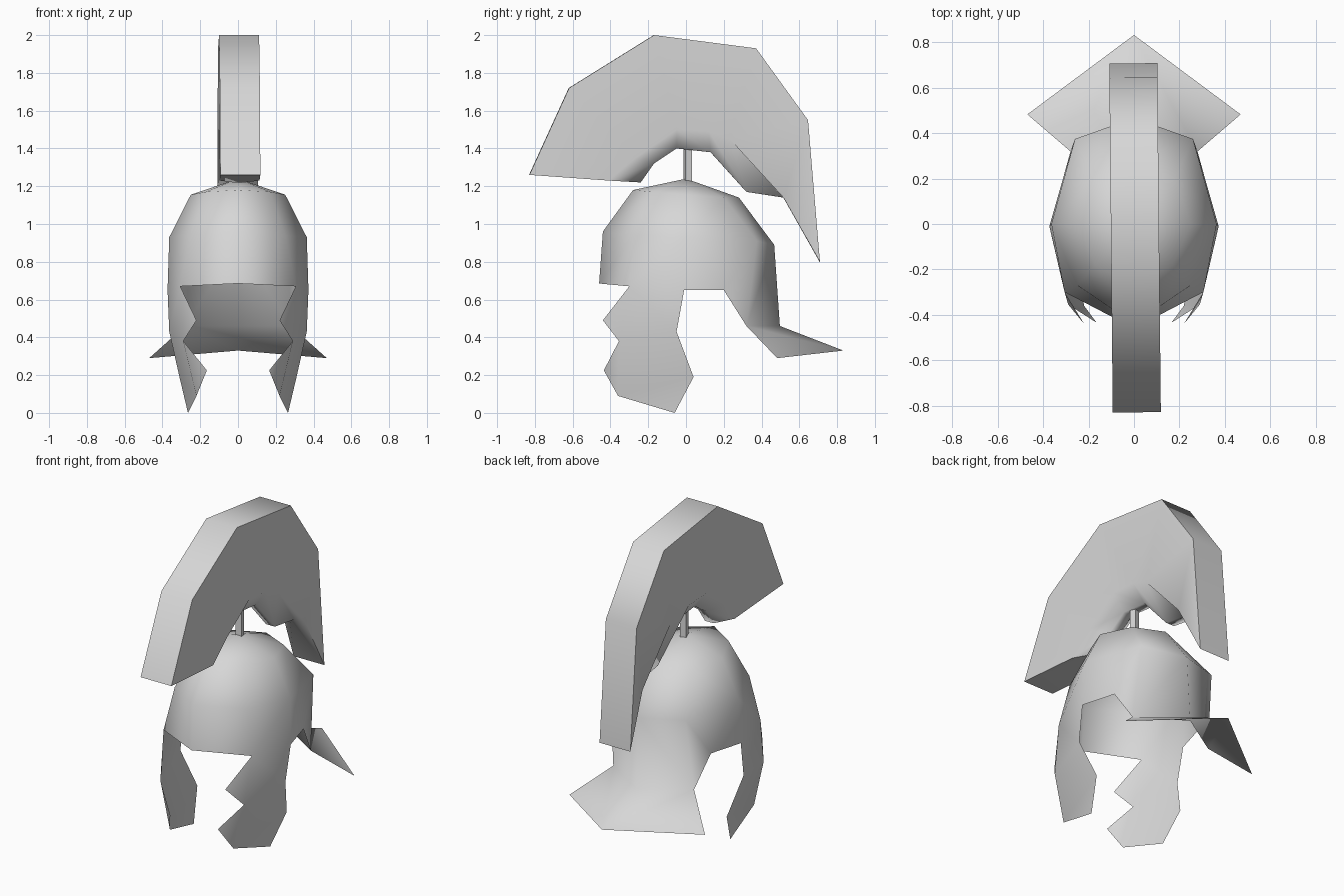
import bpy
import math

cube = bpy.data.objects.get("Cube")
if cube:
    bpy.data.objects.remove(cube, do_unlink=True)

GREY = (0.68, 0.68, 0.68, 1)
metal = bpy.data.materials.new("plain grey")
metal.use_nodes = True
metal.diffuse_color = GREY
metal.node_tree.nodes["Principled BSDF"].inputs["Base Color"].default_value = GREY


def finish(obj, angle):
    """Give the part its colour and smooth it below the given angle."""
    obj.data.materials.clear()
    obj.data.materials.append(metal)
    bpy.ops.object.select_all(action="DESELECT")
    obj.select_set(True)
    bpy.context.view_layer.objects.active = obj
    if "Mirror" in obj.modifiers:
        bpy.ops.object.modifier_apply(modifier="Mirror")
    bpy.ops.object.mode_set(mode="EDIT")
    bpy.ops.mesh.select_all(action="SELECT")
    bpy.ops.mesh.normals_make_consistent(inside=False)
    bpy.ops.object.mode_set(mode="OBJECT")
    bpy.ops.object.shade_smooth_by_angle(angle=math.radians(angle))


def mirrored_part(name, points, faces, angle):
    """Build the left half from named points and mirror it across x."""
    index = {key: i for i, key in enumerate(points)}
    mesh = bpy.data.meshes.new(name)
    mesh.from_pydata(list(points.values()), [], [[index[k] for k in f] for f in faces])
    obj = bpy.data.objects.new(name, mesh)
    bpy.context.collection.objects.link(obj)
    mirror = obj.modifiers.new("Mirror", "MIRROR")
    mirror.merge_threshold = 0.001
    finish(obj, angle)
    return obj


# Helmet shell: half rings running from front to back
columns = ["front", "brow", "side", "rear", "back"]
rings = {
    "wall": [(0, -.44, .96), (.25, -.27, .94), (.364, 0, .93), (.26, .375, .91), (0, .467, .89)],
    "crown": [(0, -.28, 1.18), (.17, -.18, 1.17), (.25, 0, 1.155), (.18, .2, 1.14), (0, .28, 1.14)],
}
points = {(r, c): p for r, ring in rings.items() for c, p in zip(columns, ring)}
points["top"] = (0, 0, 1.24)
faces = []
for a, b in zip(columns, columns[1:]):
    faces.append([("wall", a), ("wall", b), ("crown", b), ("crown", a)])
    faces.append([("crown", a), ("crown", b), "top"])

# Lower edge of the shell, and the neck guard flaring out behind
points.update({
    "brim": (0, -.46, .685), "temple": (.306, -.3, .67),
    "side": (.373, -.01, .65), "ear": (.313, .2, .65),
    "nape": (0, .497, .46), "nape_side": (.28, .32, .46),
    "flare": (0, .833, .33), "flare_side": (.47, .483, .29),
})
faces += [
    ["brim", "temple", ("wall", "brow"), ("wall", "front")],
    ["temple", "side", ("wall", "side"), ("wall", "brow")],
    ["side", "ear", ("wall", "side")],
    ["ear", ("wall", "rear"), ("wall", "side")],
    ["ear", "nape_side", ("wall", "rear")],
    ["nape_side", "nape", ("wall", "back"), ("wall", "rear")],
    ["nape_side", "flare_side", "flare", "nape"],
]

# Cheek guards with a scalloped front edge
points.update({
    "upper_tip": (.22, -.44, .49), "notch": (.29, -.355, .38),
    "lower_tip": (.165, -.435, .225), "chin": (.22, -.36, .09),
    "foot": (.265, -.06, 0), "jaw": (.31, .04, .19), "waist": (.364, -.05, .43),
})
faces += [
    ["temple", "upper_tip", "notch"],
    ["temple", "notch", "waist", "side"],
    ["notch", "lower_tip", "chin"],
    ["notch", "chin", "jaw", "waist"],
    ["chin", "foot", "jaw"],
]
mirrored_part("helmet_shell", points, faces, 75)

# Crest: outer outline, arch of the side panel, and narrow keel beneath it
HALF, KEEL = .106, .03
outline = [(-.83, 1.26), (-.62, 1.72), (-.17, 2), (.37, 1.93), (.645, 1.55), (.708, .8)]
arch = [(-.41, 1.23), (-.27, 1.35), (-.05, 1.5), (.12, 1.49), (.23, 1.45), (.515, 1.14)]
keel = [(-.24, 1.22), (-.17, 1.32), (-.05, 1.4), (.13, 1.38), (.32, 1.17), (.515, 1.14)]
points = {}
for name, path, half in (("out", outline, HALF), ("arch", arch, HALF), ("keel", keel, KEEL)):
    for i, (y, z) in enumerate(path):
        points[name, i] = (half, y, z)
        if name != "arch":
            points[name + "_mid", i] = (0, y, z)
last = len(outline) - 1
faces = [
    [("out_mid", 0), ("out", 0), ("arch", 0), ("keel", 0), ("keel_mid", 0)],
    [("out_mid", last), ("out", last), ("arch", last), ("keel", last), ("keel_mid", last)],
]
for i in range(last):
    faces.append([("out", i), ("out", i + 1), ("arch", i + 1), ("arch", i)])
    faces.append([("out", i), ("out", i + 1), ("out_mid", i + 1), ("out_mid", i)])
    faces.append([("arch", i), ("arch", i + 1), ("keel", i + 1), ("keel", i)])
    faces.append([("keel", i), ("keel", i + 1), ("keel_mid", i + 1), ("keel_mid", i)])
crest = mirrored_part("crest", points, faces, 60)

# The right panel's arch sits a little further back at its ends
for vert in crest.data.vertices:
    for y, z in (arch[0], arch[-2], arch[-1]):
        if vert.co.x < -.1 and math.dist(vert.co.yz, (y, z)) < .001:
            vert.co.y += .07
            break
crest.location.x = .004
crest.rotation_euler.z = .01
flatten = crest.modifiers.new("Weighted normals", "WEIGHTED_NORMAL")
flatten.keep_sharp = True

# Square post holding the crest
bpy.ops.mesh.primitive_cylinder_add(
    vertices=4, radius=.026, depth=.2, location=(.005, .01, 1.32), rotation=(0, 0, math.radians(60)))
post = bpy.context.object
post.name = "crest_post"
finish(post, 30)
